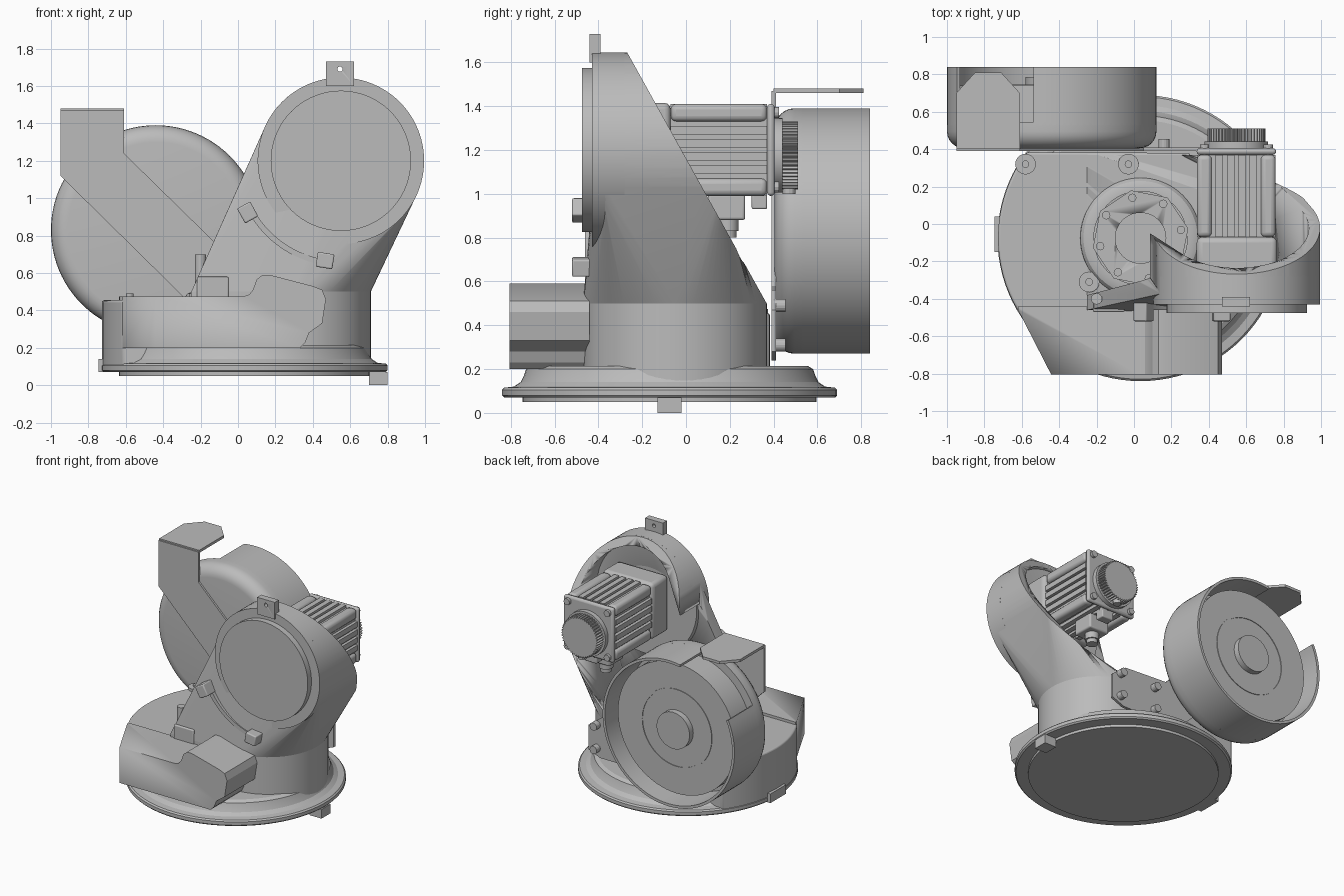
import bpy, bmesh
from math import sin, cos, pi, radians
from mathutils import Vector

if "Cube" in bpy.data.objects:
    bpy.data.objects.remove(bpy.data.objects["Cube"])

metal = bpy.data.materials.new("plain grey metal")
metal.use_nodes = True
GREY = (0.5, 0.5, 0.5, 1)
metal.diffuse_color = GREY
metal.node_tree.nodes["Principled BSDF"].inputs["Base Color"].default_value = GREY


def finish(bm, name, bevel=0.0, segments=3):
    bmesh.ops.remove_doubles(bm, verts=bm.verts, dist=1e-5)
    bmesh.ops.recalc_face_normals(bm, faces=bm.faces)
    mesh = bpy.data.meshes.new(name)
    bm.to_mesh(mesh)
    bm.free()
    ob = bpy.data.objects.new(name, mesh)
    bpy.context.collection.objects.link(ob)
    mesh.materials.append(metal)
    if bevel:
        m = ob.modifiers.new("soft_edges", "BEVEL")
        m.width, m.segments, m.limit_method = bevel, segments, "ANGLE"
    bpy.ops.object.select_all(action="DESELECT")
    ob.select_set(True)
    bpy.context.view_layer.objects.active = ob
    bpy.ops.object.shade_smooth_by_angle(angle=radians(22))
    return ob


def place(axis, u, v, t):
    return (u, t, v) if axis == "y" else (u, v, t)


def prism(name, pts, axis, a, b, bevel=0.0):
    bm = bmesh.new()
    lo = [bm.verts.new(place(axis, u, v, a)) for u, v in pts]
    hi = [bm.verts.new(place(axis, u, v, b)) for u, v in pts]
    bm.faces.new(lo)
    bm.faces.new(hi)
    for i in range(len(pts)):
        j = (i + 1) % len(pts)
        bm.faces.new((lo[i], lo[j], hi[j], hi[i]))
    return finish(bm, name, bevel)


def box(name, x0, x1, y0, y1, z0, z1, bevel=0.0):
    return prism(name, [(x0, y0), (x1, y0), (x1, y1), (x0, y1)], "z", z0, z1, bevel)


def lathe(name, prof, cu, cv, axis, a0=0, a1=360, steps=72):
    bm = bmesh.new()
    rows = []
    for k in range(steps + 1):
        a = radians(a0 + (a1 - a0) * k / steps)
        rows.append([bm.verts.new(place(axis, cu + r * cos(a), cv + r * sin(a), t)) for r, t in prof])
    n = len(prof)
    for p, q in zip(rows, rows[1:]):
        for i in range(n):
            j = (i + 1) % n
            if prof[i][0] or prof[j][0]:
                bm.faces.new((p[i], p[j], q[j], q[i]))
    if a1 - a0 < 360:
        bm.faces.new(rows[0])
        bm.faces.new(rows[-1])
    return finish(bm, name)


def cyl(name, cu, cv, r, axis, a, b, steps=48):
    return lathe(name, [(0, a), (r, a), (r, b), (0, b)], cu, cv, axis, steps=steps)


def circle(cu, cv, r, axis, t, n=64):
    return [place(axis, cu + r * cos(2 * pi * k / n), cv + r * sin(2 * pi * k / n), t) for k in range(n)]


def hull(points):
    bm = bmesh.new()
    for p in points:
        bm.verts.new(p)
    res = bmesh.ops.convex_hull(bm, input=bm.verts)
    bmesh.ops.delete(bm, geom=[v for v in res["geom_interior"] if isinstance(v, bmesh.types.BMVert)], context="VERTS")
    return bm


def cut(ob, cutter):
    m = ob.modifiers.new("cut", "BOOLEAN")
    m.operation, m.solver, m.object = "DIFFERENCE", "EXACT", cutter
    cutter.hide_render = True
    cutter.hide_set(True)


# Base flange, underside disc and stop tab
CX, CY = 0.035, -0.075
lathe("base_flange", [(0, .07), (.755, .07), (.765, .08), (.765, .105), (.755, .115), (.71, .12),
                      (.68, .14), (.665, .17), (.655, .2), (.63, .215), (0, .215)], CX, CY, "z", steps=96)
cyl("underside_disc", CX, CY, .67, "z", .05, .072, 96)
box("stop_tab", .7, .8, -.13, -.02, 0, .07)

# Side housing following the flange edge
arc = [(CX + .762 * cos(radians(a)), CY + .762 * sin(radians(a))) for a in range(143, 212, 4)]
prism("side_housing", arc + [(-.6, -.47), (.3, -.47), (.3, .38)], "z", .075, .455, .012)
box("side_stop", -.745, -.7, -.15, .04, .07, .14)
for i, (x, y) in enumerate([(-.58, .32), (-.03, .32), (-.24, -.31)]):
    cyl(f"housing_boss_{i}", x, y, .055, "z", .4, .475, 24)
    cyl(f"housing_screw_{i}", x, y, .02, "z", .47, .49, 12)


# Round-ended column and the neck that sweeps from it up to the head
def waist(z):
    return circle(.29, -.05, .42, "z", z) + [(-.25, -.46, z), (-.25, .37, z)]


HX, HZ, WAIST = .55, 1.2, .5
column = finish(hull(waist(.1) + waist(WAIST)), "column")
bm = hull(circle(HX, HZ, .445, "y", -.37) + circle(HX, HZ, .445, "y", .16) + waist(WAIST))
bmesh.ops.bisect_plane(bm, geom=bm.verts[:] + bm.edges[:] + bm.faces[:], plane_co=(0, -.26, 1.63),
                       plane_no=Vector((0, 1.08, .6)), clear_outer=True)
bmesh.ops.holes_fill(bm, edges=[e for e in bm.edges if e.is_boundary])
neck = finish(bm, "neck_shell")

# Hollow back of the neck, open towards the side housing
inner = circle(HX, HZ, .385, "y", -.26) + circle(HX, HZ, .385, "y", .3)
inner += circle(.26, -.04, .36, "z", .46)
inner += [(x, y, .46) for x in (-.6, 0) for y in (-.375, .5)]
cavity = finish(hull(inner), "cavity_cutter")
cut(neck, cavity)
cut(column, cavity)

# Joint collar and gear plate inside the foot of the neck
lathe("joint_collar", [(.25, .44), (.325, .44), (.32, .47), (.305, .49), (.28, .5), (.25, .5)], CX, CY, "z")
octagon = [(CX + .26 * cos(pi * k / 4 + .2), CY + .26 * sin(pi * k / 4 + .2)) for k in range(8)]
plate = prism("gear_plate", octagon, "z", .44, .515)
cut(plate, cyl("gear_hole_cutter", CX, CY, .135, "z", .47, .6))
for k in range(8):
    a = pi * k / 4 + .2
    cyl(f"gear_screw_{k}", CX + .22 * cos(a), CY + .22 * sin(a), .022, "z", .5, .53, 12)

# Round head, its cover, and top lug with hole
cyl("head_drum", HX, HZ, .445, "y", -.43, -.28, 96)
cyl("head_cover", HX, HZ, .375, "y", -.475, -.42, 72)
lug = box("top_lug", .47, .62, -.44, -.39, 1.6, 1.73)
cut(lug, cyl("lug_hole_cutter", .545, 1.69, .014, "y", -.5, -.3, 16))

# Stop rail and its two blocks
lathe("stop_rail", [(.535, -.46), (.565, -.46), (.565, -.34), (.535, -.34)], HX, HZ, "y", 208, 262, 24)
for name, deg, r0 in (("upper", 209, .53), ("lower", 261, .5)):
    a = radians(deg)
    c, s = cos(a), sin(a)
    corners = [(HX + c * r - s * w, HZ + s * r + c * w)
               for r, w in ((r0, -.045), (r0 + .08, -.045), (r0 + .08, .045), (r0, .045))]
    prism(f"{name}_stop_block", corners, "y", -.52, -.36, .008)

# Front housing with its diagonal left flank
front = [(-.62, .2), (.33, .2), (.36, .23), (.38, .28), (.45, .33), (.47, .46), (.45, .51), (.4, .53),
         (.17, .59), (.13, .59), (.1, .565), (.08, .51), (.06, .485), (.03, .475), (-.62, .475)]
fh = prism("front_housing", front, "y", -.805, -.44)
corner = prism("flank_cutter", [(-.44, -.81), (-.63, -.44), (-.9, -.44), (-.9, -.9), (-.4856, -.9)], "z", 0, .8)
cut(fh, corner)
box("housing_block", -.22, -.05, -.47, -.38, .4, .58, .008)
cyl("housing_pin", -.2, -.4, .03, "z", .45, .7, 16)

# Motor: mount, ribbed body, end cap, knurled encoder
MY0, MY1, MX = -.07, .37, .547
box("motor_mount", .335, .765, -.27, MY0, .985, 1.415, .03)
box("motor_core", .36, .735, MY0, MY1, 1.015, 1.39)
for sx in (-1, 1):
    for sz in (-1, 1):
        x, z = MX + sx * .17, HZ + sz * .17
        box("motor_corner", x - .04, x + .04, MY0, MY1, z - .04, z + .04, .025)
        cyl("motor_screw", x, z, .025, "y", MY1, .425, 12)
        cyl("mount_screw", x, z, .022, "y", MY0 - .02, MY0 + .03, 12)
for w in (-.09, -.03, .03, .09):
    box("motor_rib_x", .337, .757, MY0, MY1, HZ + w - .02, HZ + w + .02)
    box("motor_rib_z", MX + w - .02, MX + w + .02, MY0, MY1, .99, 1.41)
box("motor_end_cap", .335, .76, MY1, .405, .99, 1.41, .045)
EZ = 1.175
cyl("encoder_collar", MX, EZ, .17, "y", .4, .44)
knurl = []
for k in range(48):
    for da, r in ((0, .155), (.3, .143), (.5, .143), (.8, .155)):
        a = 2 * pi * (k + da) / 48
        knurl.append((MX + r * cos(a), EZ + r * sin(a)))
prism("encoder_knob", knurl, "y", .43, .51)

# Motor connectors
box("connector_base", .46, .63, .1, .27, .88, 1.0, .012)
lathe("connector_plug", [(0, .8), (.04, .8), (.04, .83), (.05, .83), (.05, .89), (0, .89)], .545, .19, "z", steps=24)
box("cable_gland", .5, .6, .3, .37, .93, 1.0, .008)
cyl("gland_nut", .55, .47, .03, "z", 1.0, 1.04, 12)

# Bracket: diagonal arm, upright, folded roof and foot
strip = [(-.95, 1.47), (-.61, 1.47), (-.61, 1.24), (-.12, .76), (.05, .58), (.42, .56),
         (.54, .47), (.54, .28), (.44, .24), (-.05, .24), (-.3, .48), (-.95, 1.12)]
prism("bracket_plate", strip, "y", .39, .41)
prism("bracket_roof", [(-.95, .4), (-.61, .4), (-.61, .7), (-.71, .81), (-.85, .81), (-.95, .7)],
      "z", 1.46, 1.48)
for x in (.16, .47):
    for z in (.31, .49):
        cyl("bracket_bolt", x, z, .03, "y", .4, .455, 16)

# Cable drum: rounded front pan, open rear rim with a gap, inner disc and hub
DX, DZ, R = -.44, .83, .56
edge = [(R - .09 + .09 * sin(radians(a)), .495 - .09 * cos(radians(a))) for a in range(0, 91, 15)]
lathe("drum_pan", [(0, .405)] + edge + [(R, .545), (0, .545)], DX, DZ, "y", steps=96)
lathe("drum_rim", [(R - .02, .53), (R, .53), (R, .84), (R - .02, .84)], DX, DZ, "y", 155, 460, 84)
cyl("drum_disc", DX, DZ, .5, "y", .53, .74, 72)
lathe("drum_ring", [(.29, .73), (.3, .73), (.3, .745), (.29, .745)], DX, DZ, "y")
cyl("drum_hub", DX, DZ, .14, "y", .72, .785)
